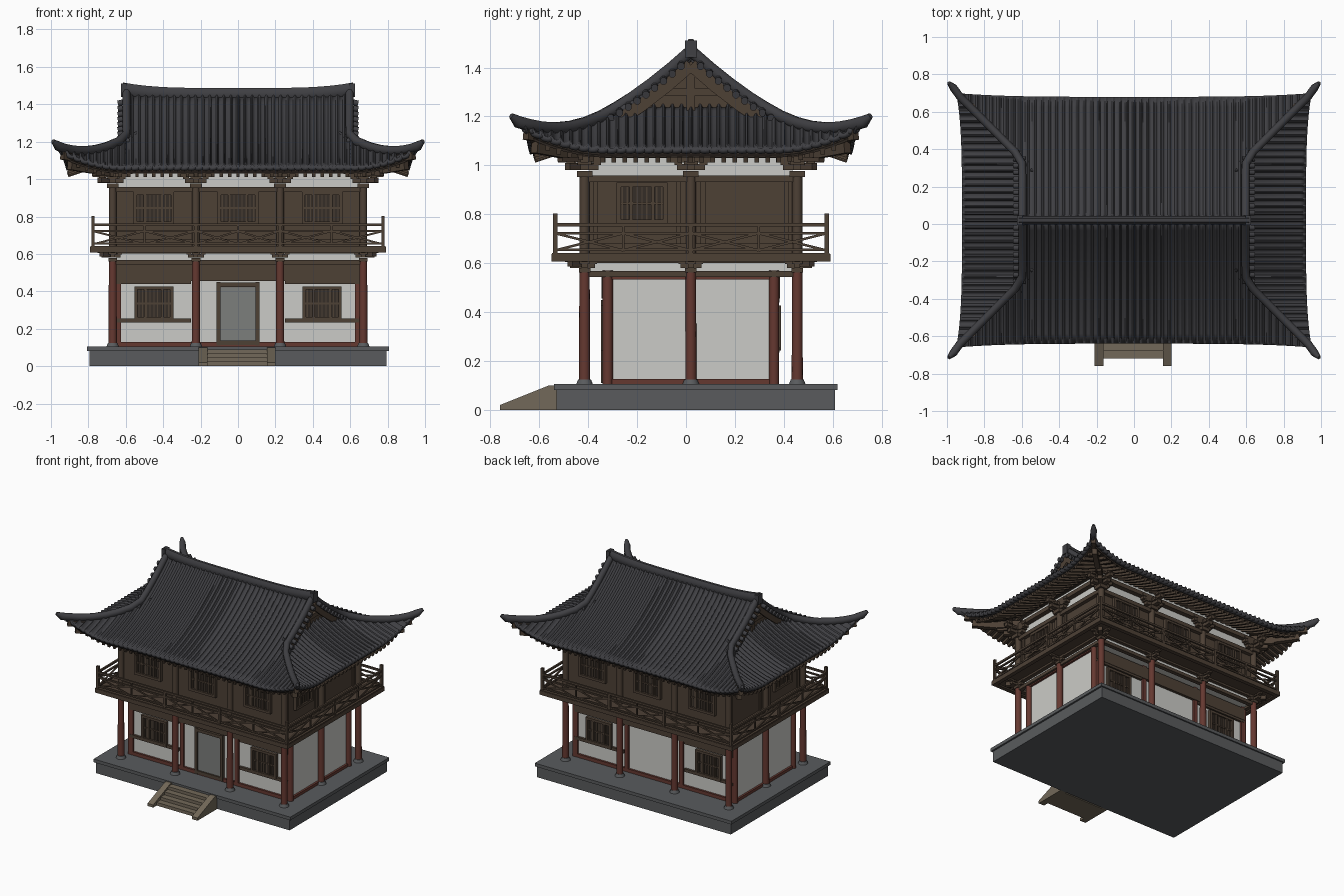
import bpy, bmesh, math
from mathutils import Vector as V, Matrix

if "Cube" in bpy.data.objects:
    bpy.data.objects.remove(bpy.data.objects["Cube"])

YC = 0.02                      # building centre line in y
parts, mats = {}, {}
COL = dict(tile=(.05, .05, .056), wood=(.075, .052, .036), red=(.13, .04, .03), white=(.6, .6, .57),
           stone=(.1, .105, .11), tan=(.17, .14, .1), door=(.2, .21, .2), dark=(.035, .026, .02))
for k, c in COL.items():
    mats[k] = bpy.data.materials.new(k)
    mats[k].diffuse_color = (*c, 1)


def part(name, mat):
    if name not in parts:
        parts[name] = (bmesh.new(), mat)
    return parts[name][0]


def box(p, c, s):
    bmesh.ops.create_cube(part(*p), size=1, matrix=Matrix.Translation(c) @ Matrix.Diagonal((*s, 1)))


def cyl(p, x, y, z0, z1, r, r2=None, n=14):
    bmesh.ops.create_cone(part(*p), cap_ends=True, segments=n, radius1=r, radius2=r2 or r, depth=z1 - z0,
                          matrix=Matrix.Translation((x, y, (z0 + z1) / 2)))


def prism(p, yz, x0, x1):
    bm = part(*p)
    a, b = [[bm.verts.new((x, y, z)) for y, z in yz] for x in (x0, x1)]
    bm.faces.new(a)
    bm.faces.new(b[::-1])
    for i in range(len(a)):
        bm.faces.new((a[i - 1], a[i], b[i], b[i - 1]))


def sweep(p, pts, w, h, n=4, tip=1.0):
    """Rectangular (n=4) or rounded section along a path."""
    bm, pts, rings = part(*p), [V(q) for q in pts], []
    k = 1 / math.cos(math.pi / n)
    for i, q in enumerate(pts):
        t = pts[min(i + 1, len(pts) - 1)] - pts[max(i - 1, 0)]
        s = t.cross(V((0, 0, 1))).normalized()
        u = s.cross(t).normalized()
        f = k * (tip if i == len(pts) - 1 else 1) / 2
        rings.append([bm.verts.new(q + s * w * f * math.cos(a) + u * h * f * math.sin(a))
                      for a in [math.pi * (2 * j + 1) / n for j in range(n)]])
    for a, b in zip(rings, rings[1:]):
        for j in range(n):
            bm.faces.new((a[j - 1], a[j], b[j], b[j - 1]))
    bm.faces.new(rings[0])
    bm.faces.new(rings[-1][::-1])


def on(s, u, o, z):
    """Side s (front, right, back, left): u along it, o outward from the centre."""
    return V([(u, YC - o, z), (o, YC + u, z), (-u, YC + o, z), (-o, YC - u, z)][s])


def sbox(p, s, u, o, z, du, do, dz):
    box(p, on(s, u, o, z), (du, do, dz) if s % 2 == 0 else (do, du, dz))


# platform and front steps
box(("platform", "stone"), (0, .04, .042), (1.59, 1.14, .084))
box(("platform", "stone"), (0, .04, .093), (1.615, 1.16, .024))
for i in range(4):
    box(("steps", "tan"), (0, -.54 - .0225 * (i + 1), .045 - .011 * i), (.33, .045 * (i + 1), .09 - .022 * i))
for x in (-.187, .177):
    prism(("step_cheeks", "tan"), [(-.76, 0), (-.53, 0), (-.53, .1), (-.56, .1), (-.76, .02)], x - .023, x + .023)

# lower walls, porch ceiling, balcony deck, upper walls
box(("lower_walls", "white"), (0, YC, .35), (1.3, .69, .5))
box(("lower_frieze", "white"), (0, YC, .585), (1.3, .84, .05))
box(("balcony_deck", "wood"), (0, YC, .629), (1.575, 1.135, .026))
box(("upper_walls", "wood"), (0, YC, .79), (1.31, .84, .32))
box(("upper_frieze", "white"), (0, YC, 1.02), (1.3, .83, .17))

HX, HY = .67, .435


def window(s, u, o, z, w, h):
    sbox(("window_recesses", "dark"), s, u, o + .004, z, w, .008, h)
    for e in (-1, 1):
        sbox(("window_frames", "wood"), s, u + e * w / 2, o + .01, z, .018, .026, h + .018)
        sbox(("window_frames", "wood"), s, u, o + .01, z + e * h / 2, w, .026, .018)
        sbox(("window_frames", "wood"), s, u + e * w * .24, o + .01, z, .012, .02, h)
    for i in range(9):
        sbox(("window_bars", "wood"), s, u + w * (i - 4) / 9.5, o + .008, z, .006, .01, h * .9)
    sbox(("window_bars", "wood"), s, u, o + .01, z, w, .012, .01)


def bracket(s, u, o, z, k):
    p = ("brackets", "wood")
    sbox(p, s, u, o, z, .055 * k, .055 * k, .022 * k)
    for i, r in enumerate((.1, .15)):
        zz = z + (.024 + .027 * i) * k
        sbox(p, s, u, o, zz, r * k, .028 * k, .022 * k)
        sbox(p, s, u, o + .01 * k, zz, .028 * k, (r + .02) * k, .022 * k)
        for e in (-1, 1):
            sbox(p, s, u + e * r * .45 * k, o, zz + .014 * k, .028 * k, .036 * k, .014 * k)
        sbox(p, s, u, o + r * .5 * k, zz + .014 * k, .05 * k, .028 * k, .014 * k)


for s in range(4):
    fb = s % 2 == 0
    us, o, wo = ((-HX, -.225, .225, HX), HY, .42) if fb else ((-HY, 0, HY), HX, .655)
    half = us[-1]
    for u in us:
        x, y, _ = on(s, u, o, 0)
        if fb or u == 0:
            cyl(("lower_columns", "red"), x, y, .1, .57, .023, .021)
            cyl(("column_bases", "stone"), x, y, .1, .125, .036, .026)
            cyl(("upper_columns", "wood"), x, y, .63, .96, .021)
        bracket(s, u, o, .57, .85)
        bracket(s, u, o, .965, 1.15)
    # tie beams, purlins and deck edge
    for z, h, w in ((.555, .024, .03), (.608, .014, .03), (.945, .028, .034), (1.045, .03, .04), (.67, .02, .03)):
        sbox(("tie_beams", "wood"), s, 0, o - .005, z, 2 * half, w, h)
    eo, eu = (.555, .775) if fb else (.775, .555)
    sbox(("deck_edge", "wood"), s, 0, eo, .622, 2 * eu + .03, .03, .03)
    # railing: posts, rails and crossed braces
    rail = ("railing", "wood")
    posts = (-eu, -.225, .225, eu) if fb else (-eu, 0, eu)
    for z, h in ((.757, .014), (.722, .01), (.655, .01)):
        sbox(rail, s, 0, eo, z, 2 * eu, .013, h)
    for u in posts:
        sbox(rail, s, u, eo, .72 if abs(u) == eu else .7, .018, .018, .165 if abs(u) == eu else .12)
    for a, b in zip(posts, posts[1:]):
        for i in range(2):
            l, r = a + (b - a) * i / 2, a + (b - a) * (i + 1) / 2
            sweep(rail, [on(s, l, eo, .652), on(s, r, eo, .722)], .008, .01)
            sweep(rail, [on(s, l, eo, .722), on(s, r, eo, .652)], .008, .01)
            sbox(rail, s, r, eo, .705, .01, .01, .1)
    # windows and panels
    if fb:
        for u in (-.45, 0, .45):
            window(s, u if u else 0, wo, .845, .2, .16)
            if u:
                window(s, u, .345, .335, .19, .165)
                for z in (.245, .45):
                    sbox(("wall_beams", "wood"), s, u, .35, z, .4, .024, .022)
        for u in (-.64, -.225, .225, .64):
            sbox(("wall_posts", "red"), s, u, .345, .33, .03, .03, .45)
        sbox(("porch_beam", "wood"), s, 0, .35, .5, 1.3, .03, .09)
        sbox(("wall_sill", "red"), s, 0, .35, .115, 1.3, .02, .03)
    else:
        window(s, -.2 if s == 1 else .2, wo, .845, .19, .15)
        for u in (-.34, .34):
            x, y, _ = on(s, u, .655, 0)
            cyl(("lower_columns", "red"), x, y, .1, .57, .021)
        for z in (.115, .545):
            sbox(("wall_sill", "red"), s, 0, .655, z, .68, .02, .022)
        for u in (-.22, .22):
            for e in (-.17, .17):
                sbox(("upper_panels", "wood"), s, u + e, wo, .8, .02, .02, .28)
# door
box(("door", "door"), (0, YC - .35, .27), (.19, .012, .3))
for x in (-.105, .105):
    box(("door_frame", "wood"), (x, YC - .352, .28), (.022, .03, .34))
for z in (.125, .435):
    box(("door_frame", "wood"), (0, YC - .352, z), (.23, .03, .022))


# roof surface: concave slope with lifted corners
def rz(u, d, g):
    m = max(0, min(abs(u) - g, d - .33))
    return 1.455 - .92 * d + .5 * d * d + .09 * (m / .34) ** 2


def slope(p, s, step, rib, drop, inset):
    bm = part(*p)
    g, U, off, dc, fl = (.6, .95, 0, .66, .02) if s % 2 == 0 else (.33, .68, .27, .65, .03)
    U -= .001 + inset
    n, cols, rows = int(2 * U / step), [], 12
    for i in range(n + 1):
        u = -U + 2 * U * i / n
        top = .33 + abs(u) - g if abs(u) > g else (0 if s % 2 == 0 else max(.27, abs(u)))
        end = max(top + .001, dc - inset + fl * (abs(u) / U) ** 4)
        r = rib * max(0, math.cos(2 * math.pi * u / .038)) ** .7
        cols.append([bm.verts.new(on(s, u, d + off, rz(u, d, g) + r - drop))
                     for d in [top + (end - top) * j / rows for j in range(rows + 1)]])
    for a, b in zip(cols, cols[1:]):
        for j in range(rows):
            bm.faces.new((a[j], a[j + 1], b[j + 1], b[j]))


for s in range(4):
    slope(("roof_tiles", "tile"), s, .0063, .016, 0, 0)
    slope(("roof_soffit", "dark"), s, .04, 0, .032, .02)
    # rafters under the eaves
    g, U, off = (.6, .9, 0) if s % 2 == 0 else (.33, .63, .27)
    for i in range(int(2 * U / .045) + 1):
        u = -U + .045 * i
        d0 = max(.4, .33 + abs(u) - g)
        if d0 < .62:
            sweep(("rafters", "wood"), [on(s, u, d + off, rz(u, d, g) - .05) for d in (d0, (d0 + .64) / 2, .64)], .018, .022)

# main ridge with upturned ends
sweep(("main_ridge", "tile"), [(x, YC, 1.452 + .03 * (abs(x) / .62) ** 4) for x in [-.62 + .062 * i for i in range(21)]],
      .045, .07, 8)
for sx in (-1, 1):
    box(("ridge_ends", "tile"), (sx * .61, YC, 1.475), (.03, .05, .07))
    # gable wall and its timbers
    prof = [.31 * i / 8 for i in range(-8, 9)]
    prism(("gable_walls", "wood"), [(YC + d, rz(0, abs(d), .6) - .02) for d in prof] + [(YC + .31, 1.15), (YC - .31, 1.15)],
          sx * .53, sx * .55)
    box(("gable_timbers", "wood"), (sx * .555, YC, 1.32), (.03, .035, .22))
    box(("gable_timbers", "wood"), (sx * .555, YC, 1.3), (.03, .3, .03))
    for sy in (-1, 1):
        sweep(("bargeboards", "wood"), [(sx * .605, YC + sy * d, rz(0, d, .6) - .045) for d in (0, .1, .2, .32)], .016, .05)
        # verge tiles along the gable edge
        for i in range(9):
            d = .04 + .036 * i
            z = rz(0, d, .6)
            sweep(("verge_tiles", "tile"), [(sx * .58, YC + sy * d, z), (sx * .643, YC + sy * d, z - .014)], .028, .03, 8)
        # gable ridge running on into the upturned hip ridge
        path = [(sx * .597, YC + sy * d, rz(0, d, .6) + .014) for d in (.01, .08, .16, .24, .3)]
        path += [(sx * (.6 + a), YC + sy * (.33 + a), rz(.6 + a, .33 + a, .6) + .014) for a in (.035, .1, .16, .22, .28, .33)]
        path += [(sx * .965, YC + sy * .708, 1.178), (sx * .99, YC + sy * .735, 1.203)]
        sweep(("hip_ridges", "tile"), path, .042, .048, 8, .45)
        # corner beams and diagonal corner brackets
        sweep(("corner_beams", "wood"), [(sx * .66, YC + sy * .42, 1.06), (sx * .78, YC + sy * .53, 1.055),
                                         (sx * .9, YC + sy * .64, 1.075)], .035, .05)
        sweep(("corner_beams", "wood"), [(sx * .8, YC + sy * .55, 1.1), (sx * .94, YC + sy * .675, 1.125)], .03, .04)
        for z, r in ((.995, .07), (1.03, .1), (.6, .06)):
            sweep(("corner_brackets", "wood"), [(sx * .64, YC + sy * .405, z), (sx * (.67 + r), YC + sy * (.435 + r), z)], .03, .028)

# turn the collected parts into objects
for name, (bm, mat) in parts.items():
    sheet = name in ("roof_tiles", "roof_soffit")
    if sheet:
        bm.normal_update()
        for f in bm.faces:
            if f.normal.z < 0:
                f.normal_flip()
    else:
        bmesh.ops.recalc_face_normals(bm, faces=bm.faces)
    me = bpy.data.meshes.new(name)
    bm.to_mesh(me)
    bm.free()
    ob = bpy.data.objects.new(name, me)
    bpy.context.collection.objects.link(ob)
    me.materials.append(mats[mat])
    if sheet:
        m = ob.modifiers.new("thickness", "SOLIDIFY")
        m.thickness, m.offset = (.022, -1) if name == "roof_tiles" else (.01, -1)
    if name in ("roof_tiles", "main_ridge", "hip_ridges", "verge_tiles", "lower_columns", "upper_columns", "column_bases"):
        bpy.ops.object.select_all(action='DESELECT')
        bpy.context.view_layer.objects.active = ob
        ob.select_set(True)
        bpy.ops.object.shade_smooth_by_angle(angle=math.radians(50))

for m in bpy.data.materials:
    if m.users and not m.is_grease_pencil:
        m.use_nodes = True
        m.node_tree.nodes["Principled BSDF"].inputs["Base Color"].default_value = m.diffuse_color
